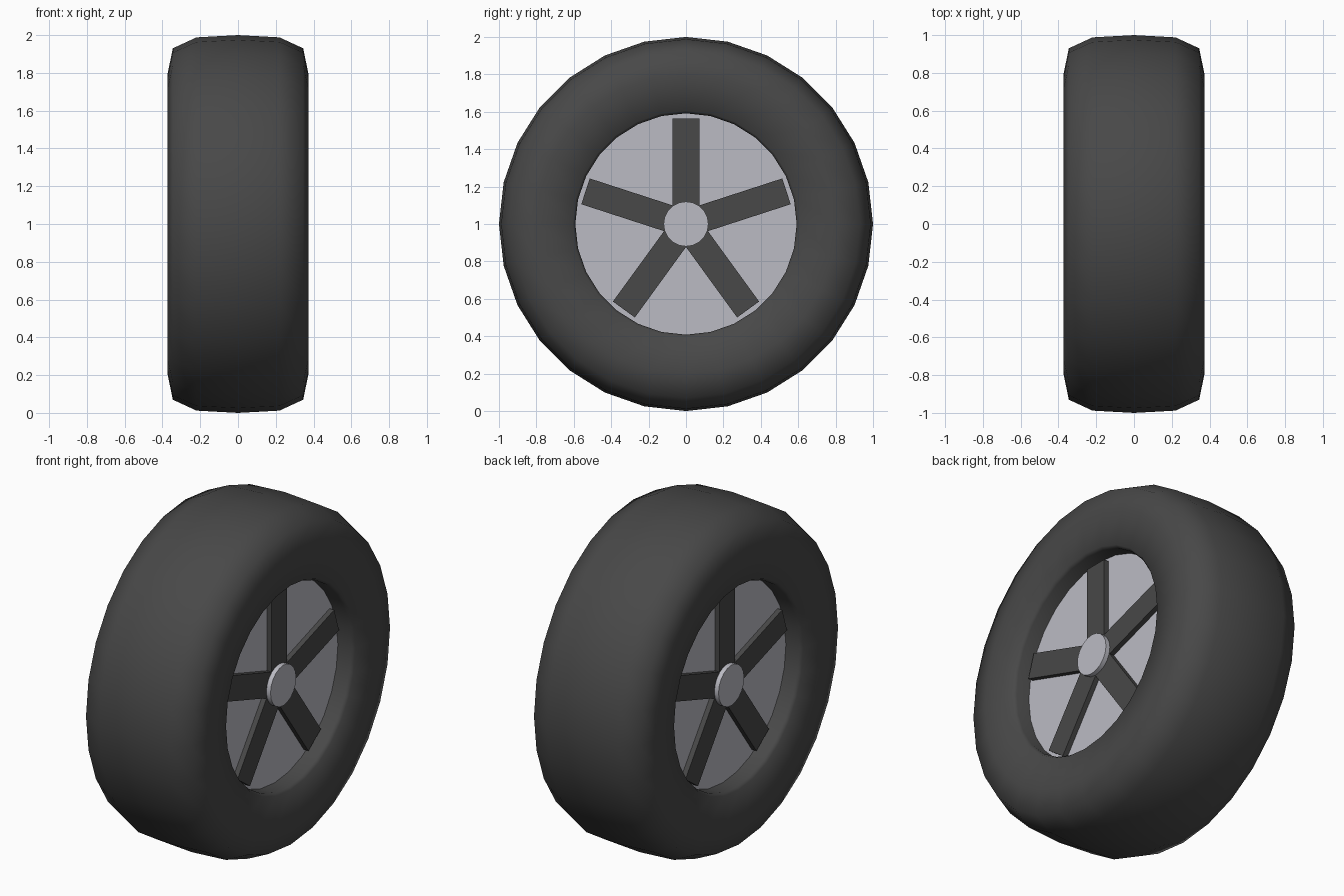
import bpy, bmesh
from math import radians
from mathutils import Matrix, Vector

cube = bpy.data.objects.get("Cube")
if cube:
    bpy.data.objects.remove(cube, do_unlink=True)

SEGMENTS = 28
CENTRE = Matrix.Translation((0, 0, 1))


def material(name, colour):
    mat = bpy.data.materials.new(name)
    mat.use_nodes = True
    mat.diffuse_color = colour
    mat.node_tree.nodes["Principled BSDF"].inputs["Base Color"].default_value = colour
    return mat


rubber = material("dark rubber", (0.065, 0.065, 0.065, 1))
metal = material("light metal", (0.5, 0.5, 0.55, 1))


def finish(name, bm, mat, smooth_angle=None):
    bmesh.ops.recalc_face_normals(bm, faces=bm.faces)
    mesh = bpy.data.meshes.new(name)
    bm.to_mesh(mesh)
    bm.free()
    mesh.materials.append(mat)
    obj = bpy.data.objects.new(name, mesh)
    bpy.context.collection.objects.link(obj)
    obj.matrix_world = CENTRE
    if smooth_angle:
        bpy.ops.object.select_all(action="DESELECT")
        obj.select_set(True)
        bpy.context.view_layer.objects.active = obj
        bpy.ops.object.shade_smooth_by_angle(angle=radians(smooth_angle))
    return obj


def lathe(name, profile, mat, smooth_angle):
    """Spin a closed (x, radius) profile around the axle."""
    bm = bmesh.new()
    verts = [bm.verts.new((x, 0, r)) for x, r in profile]
    edges = [bm.edges.new((a, b)) for a, b in zip(verts, verts[1:] + verts[:1])]
    bmesh.ops.spin(bm, geom=verts + edges, cent=(0, 0, 0), axis=(1, 0, 0),
                   angle=radians(360), steps=SEGMENTS)
    bmesh.ops.remove_doubles(bm, verts=bm.verts, dist=0.0005)
    return finish(name, bm, mat, smooth_angle)


def disc(name, radius, x_from, x_to, mat, segments=SEGMENTS):
    """Solid cylinder lying along the axle."""
    bm = bmesh.new()
    place = Matrix.Translation(((x_from + x_to) / 2, 0, 0)) @ Matrix.Rotation(radians(90), 4, "Y")
    bmesh.ops.create_cone(bm, cap_ends=True, segments=segments, radius1=radius,
                          radius2=radius, depth=abs(x_to - x_from), matrix=place)
    return finish(name, bm, mat, 30)


# Tyre with rounded shoulders, a sloping side wall and a deep inner lip
half = [(0.22, 0.988), (0.345, 0.93), (0.372, 0.80), (0.345, 0.605), (0.325, 0.592)]
lathe("tyre", [(0, 1.0)] + half + [(-x, r) for x, r in reversed(half)], rubber, 62)

# Plate filling the middle of the tyre
disc("rim_plate", 0.596, -0.24, 0.24, metal)

# Both sides carry a hub cap and five spokes
for side, sign in (("left", 1), ("right", -1)):
    disc(side + "_hub_cap", 0.12, sign * 0.22, sign * 0.297, metal, 20)
    for i in range(5):
        bm = bmesh.new()
        bmesh.ops.create_cube(bm, size=1)
        bmesh.ops.scale(bm, vec=Vector((0.05, 0.145, 0.485)), verts=bm.verts)
        bmesh.ops.translate(bm, vec=Vector((sign * 0.245, 0, 0.3225)), verts=bm.verts)
        bmesh.ops.rotate(bm, cent=(0, 0, 0), verts=bm.verts,
                         matrix=Matrix.Rotation(radians(72 * i), 3, "X"))
        finish(f"{side}_spoke_{i + 1}", bm, rubber)
